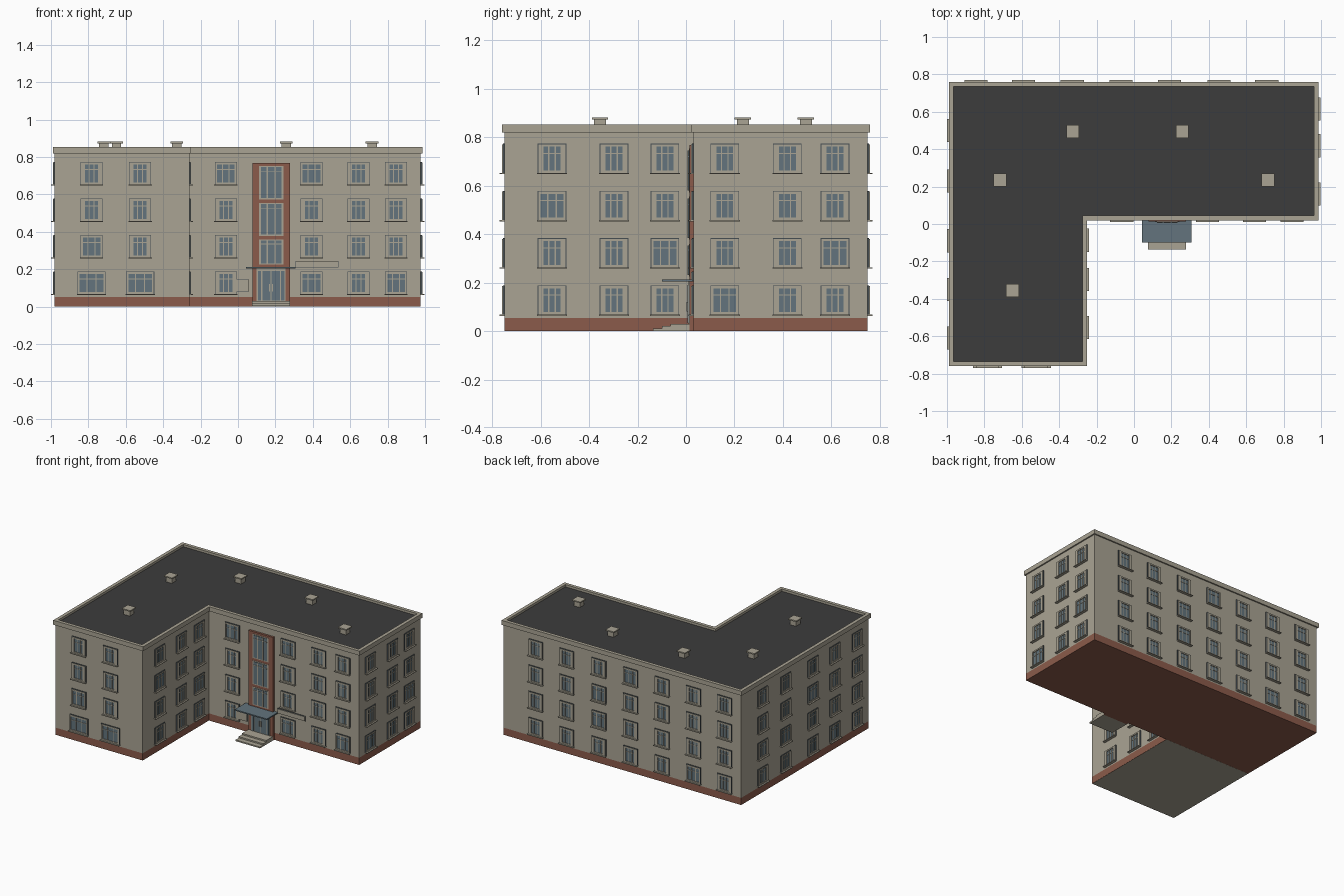
import bpy, bmesh, math
from mathutils import Matrix, Vector

if "Cube" in bpy.data.objects:
    bpy.data.objects.remove(bpy.data.objects["Cube"])


def material(name, rgb):
    m = bpy.data.materials.new(name)
    m.diffuse_color = (*rgb, 1)
    m.use_nodes = True
    m.node_tree.nodes["Principled BSDF"].inputs["Base Color"].default_value = m.diffuse_color
    return m


BEIGE = material("beige_plaster", (0.40, 0.37, 0.295))
BRICK = material("red_brown_brick", (0.26, 0.105, 0.07))
ROOF = material("dark_roofing", (0.045, 0.045, 0.045))
GLASS = material("blue_grey_glass", (0.125, 0.175, 0.205))
DARK = material("dark_metal", (0.06, 0.075, 0.085))
MATS = [BEIGE, BRICK, ROOF, GLASS, DARK]


def finish(bm, name):
    me = bpy.data.meshes.new(name)
    bm.to_mesh(me)
    bm.free()
    for m in MATS:
        me.materials.append(m)
    ob = bpy.data.objects.new(name, me)
    bpy.context.collection.objects.link(ob)
    return ob


def box(bm, x0, x1, y0, y1, z0, z1, mat=0, M=Matrix()):
    c = Vector(((x0 + x1) / 2, (y0 + y1) / 2, (z0 + z1) / 2))
    S = Matrix.Diagonal((x1 - x0, y1 - y0, z1 - z0, 1))
    r = bmesh.ops.create_cube(bm, size=1, matrix=M @ Matrix.Translation(c) @ S)
    for f in {f for v in r["verts"] for f in v.link_faces}:
        f.material_index = mat


def l_outline(d=0.0):
    """L-shaped footprint, grown outward by d."""
    x0, x1, xi = -0.98 - d, 0.977 + d, -0.26 + d
    y0, y1, yi = -0.75 - d, 0.75 + d, 0.03 - d
    return [(x0, y0), (xi, y0), (xi, yi), (x1, yi), (x1, y1), (x0, y1)]


def prism(name, pts, z0, z1, mat):
    bm = bmesh.new()
    f = bm.faces.new([bm.verts.new((x, y, z0)) for x, y in pts])
    r = bmesh.ops.extrude_face_region(bm, geom=[f])
    for v in r["geom"]:
        if isinstance(v, bmesh.types.BMVert):
            v.co.z = z1
    bmesh.ops.recalc_face_normals(bm, faces=bm.faces)
    for f in bm.faces:
        f.material_index = mat
    return finish(bm, name)


# Plinth, walls and roof deck
prism("brick_plinth", l_outline(), 0, 0.053, 1)
prism("walls", l_outline(), 0.053, 0.82, 0)
prism("roof_deck", l_outline(-0.01), 0.82, 0.836, 2)
bm = bmesh.new()
box(bm, -0.979, -0.261, -0.749, 0.03, -0.0005, 0.01)
bmesh.ops.translate(bm, verts=bm.verts, vec=(0, 0, 0.0005))
for v in bm.verts:
    v.co.z -= 0.0004 if v.co.z < 0.005 else 0
finish(bm, "wing_base")

# Parapet ring around the roof
bm = bmesh.new()
rings = []
for d, z in ((0.010, 0.82), (0.010, 0.853), (-0.015, 0.853), (-0.015, 0.82)):
    rings.append([bm.verts.new((x, y, z)) for x, y in l_outline(d)])
for i in range(4):
    a, b = rings[i], rings[(i + 1) % 4]
    for j in range(6):
        k = (j + 1) % 6
        bm.faces.new((a[j], a[k], b[k], b[j]))
bmesh.ops.recalc_face_normals(bm, faces=bm.faces)
finish(bm, "parapet")

# Roof vents with caps
for i, (x, y) in enumerate([(-0.717, 0.235), (-0.328, 0.495), (0.258, 0.495),
                            (0.717, 0.235), (-0.65, -0.355)]):
    bm = bmesh.new()
    box(bm, x - 0.025, x + 0.025, y - 0.025, y + 0.025, 0.83, 0.873)
    box(bm, x - 0.034, x + 0.034, y - 0.034, y + 0.034, 0.873, 0.882)
    finish(bm, f"roof_vent_{i + 1}")


def glazing(bm, u, w, z0, z1, M, y=0.0, mullion=0.005, transom=0.72):
    """Glass plate with two mullions and a transom in the middle light."""
    a, b = u - w / 2, u + w / 2
    box(bm, a, b, y - 0.003, y + 0.002, z0, z1, 3, M)
    for s in (-1, 1):
        c = u + s * w * 0.19
        box(bm, c - mullion / 2, c + mullion / 2, y - 0.006, y, z0, z1, 0, M)
    zt = z0 + (z1 - z0) * transom
    box(bm, a, b, y - 0.0055, y, zt - 0.002, zt + 0.002, 0, M)


def window(bm, u, floor, wide, w, M):
    z0 = 0.068 + 0.195 * floor
    z1 = z0 + 0.118
    h = w / 2
    jamb = 0.009 if wide else 0.021
    for s in (-1, 1):
        a, b = sorted((u + s * h, u + s * (h - jamb)))
        box(bm, a, b, -0.009, 0.002, z0, z1, 0, M)
        # thin dark reveal around the surround
        a, b = sorted((u + s * h, u + s * (h + 0.003)))
        box(bm, a, b, -0.006, 0.002, z0, z1 + 0.003, 4, M)
    box(bm, u - h, u + h, -0.006, 0.002, z1, z1 + 0.003, 4, M)
    box(bm, u - h + jamb, u + h - jamb, -0.009, 0.002, z1 - 0.010, z1, 0, M)
    box(bm, u - h + jamb, u + h - jamb, -0.009, 0.002, z0, z0 + 0.010, 0, M)
    glazing(bm, u, w - 2 * jamb, z0 + 0.010, z1 - 0.010, M)
    # projecting sill
    box(bm, u - h - 0.006, u + h + 0.006, -0.020, 0.002, z0 - 0.005, z0, 0, M)


# Facades: name, wall point, turn, column positions, wide (column, floor) pairs
FACADES = [
    ("wing_front", (0, -0.75), 0, [-0.783, -0.523], {(0, 0), (1, 0), (0, 1)}),
    ("court_front", (0, 0.03), 0, [-0.065, 0.393, 0.645, 0.845],
     {(0, 3), (1, 0), (1, 3), (3, 0)}),
    ("wing_right", (-0.26, 0), 90, [-0.553, -0.297, -0.087], {(0, 2), (2, 1)}),
    ("end_right", (0.977, 0), 90, [0.16, 0.418, 0.615], {(0, 0), (2, 1)}),
    ("rear", (0, 0.75), 180, [0.845, 0.59, 0.33, 0.07, -0.19, -0.455, -0.71],
     {(3, 3), (4, 1), (4, 2), (1, 0)}),
    ("left", (-0.98, 0), 270, [-0.5, -0.23, 0.09, 0.35, 0.61],
     {(2, 2), (3, 0), (1, 1)}),
]
for name, (x, y), deg, cols, wides in FACADES:
    M = Matrix.Translation((x, y, 0)) @ Matrix.Rotation(math.radians(deg), 4, "Z")
    bm = bmesh.new()
    for c, u in enumerate(cols):
        for fl in range(4):
            big = name == "wing_front" and fl == 0
            window(bm, u, fl, (c, fl) in wides, 0.145 if big else 0.112, M)
    finish(bm, name + "_windows")

# Brick stair tower surround with tall windows
bm = bmesh.new()
box(bm, 0.077, 0.278, 0.014, 0.031, 0.0, 0.768, 1)
finish(bm, "stair_tower_surround")
bm = bmesh.new()
M = Matrix.Translation((0, 0.014, 0))
for z0, z1 in ((0.225, 0.360), (0.378, 0.555), (0.573, 0.753)):
    box(bm, 0.112, 0.242, -0.002, 0.002, z0, z1, 0, M)
    glazing(bm, 0.177, 0.110, z0 + 0.007, z1 - 0.007, M, -0.002, 0.008, 0.85)
finish(bm, "stair_windows")

# Glazed entrance door
bm = bmesh.new()
box(bm, 0.100, 0.254, -0.004, 0.002, 0.03, 0.205, 0, M)
for a, b in ((0.106, 0.124), (0.130, 0.175), (0.179, 0.224), (0.230, 0.248)):
    box(bm, a, b, -0.007, -0.003, 0.034, 0.19, 3, M)
for u in (0.169, 0.185):
    box(bm, u - 0.002, u + 0.002, -0.012, -0.006, 0.08, 0.12, 0, M)
finish(bm, "entrance_door")

# Canopy over the door
bm = bmesh.new()
box(bm, 0.043, 0.308, -0.10, 0.03, 0.204, 0.213, 3)
finish(bm, "entrance_canopy")

# Entrance steps
bm = bmesh.new()
for i, y in enumerate((-0.137, -0.10, -0.063)):
    box(bm, 0.076, 0.277, y, 0.02, i * 0.01, (i + 1) * 0.01)
finish(bm, "entrance_steps")

# Blank wall plates beside the entrance
bm = bmesh.new()
for x0, x1, z0, z1 in ((0.31, 0.535, 0.211, 0.243), (-0.01, 0.055, 0.080, 0.145)):
    box(bm, x0 - 0.002, x1 + 0.002, 0.024, 0.031, z0 - 0.002, z1 + 0.002, 4)
    box(bm, x0, x1, 0.020, 0.025, z0, z1, 0)
finish(bm, "wall_plates")
